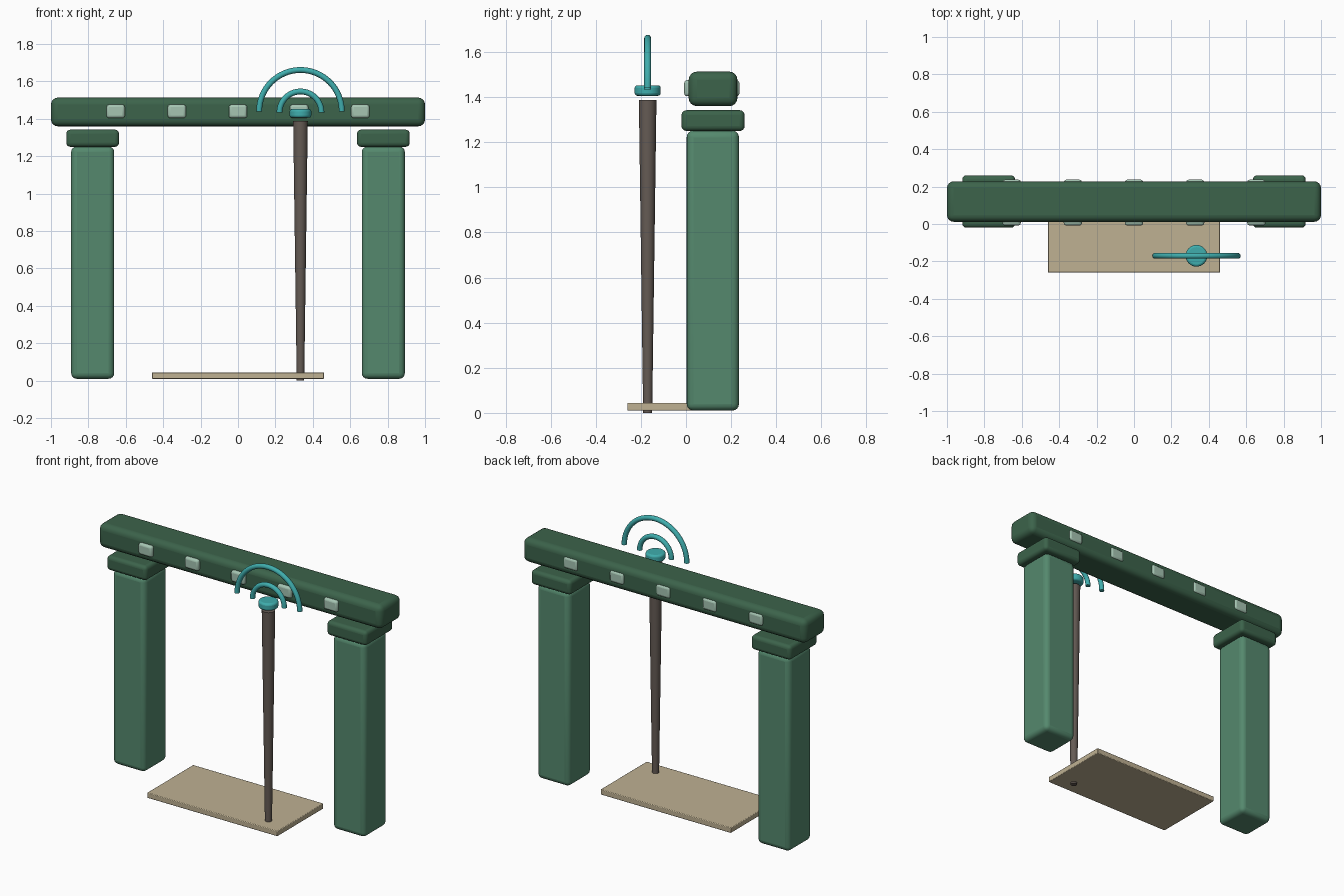
import bpy, bmesh, math

if "Cube" in bpy.data.objects:
    bpy.data.objects.remove(bpy.data.objects["Cube"])


def material(name, rgb):
    m = bpy.data.materials.new(name)
    m.diffuse_color = (*rgb, 1)
    m.use_nodes = True
    m.node_tree.nodes["Principled BSDF"].inputs["Base Color"].default_value = m.diffuse_color
    return m


DARK = material("dark_green", (0.045, 0.125, 0.07))
GREEN = material("green", (0.09, 0.25, 0.155))
PALE = material("pale_green", (0.38, 0.56, 0.45))
GREY = material("warm_grey", (0.13, 0.105, 0.09))
SAND = material("sand", (0.52, 0.44, 0.29))
TEAL = material("teal", (0.05, 0.42, 0.42))


def finish(bm, name, mat, bevel=0.0, segments=4):
    bmesh.ops.recalc_face_normals(bm, faces=bm.faces)
    me = bpy.data.meshes.new(name)
    bm.to_mesh(me)
    bm.free()
    ob = bpy.data.objects.new(name, me)
    bpy.context.collection.objects.link(ob)
    me.materials.append(mat)
    if bevel:
        mod = ob.modifiers.new("soft_edges", "BEVEL")
        mod.width, mod.segments = bevel, segments
        mod.limit_method = "ANGLE"
        mod.angle_limit = math.radians(40)
    bpy.ops.object.select_all(action="DESELECT")
    ob.select_set(True)
    bpy.context.view_layer.objects.active = ob
    bpy.ops.object.shade_smooth_by_angle(angle=math.radians(35))
    return ob


def box(name, x, y, z, mat, bevel, segments=4):
    bm = bmesh.new()
    bmesh.ops.create_cube(bm, size=1)
    for v in bm.verts:
        for i, (lo, hi) in enumerate((x, y, z)):
            v.co[i] = lo if v.co[i] < 0 else hi
    return finish(bm, name, mat, bevel, segments)


def cone(name, r0, r1, x, y, z0, z1, mat, bevel=0.0):
    bm = bmesh.new()
    bmesh.ops.create_cone(bm, cap_ends=True, segments=32, radius1=r0, radius2=r1, depth=z1 - z0)
    bmesh.ops.translate(bm, verts=bm.verts, vec=(x, y, (z0 + z1) / 2))
    return finish(bm, name, mat, bevel, 3)


def arc(name, major, minor, x, y, z, mat, steps=32, sides=12):
    # half-ring tube standing in the xz plane, with closed ends
    bm = bmesh.new()
    rings = []
    for i in range(steps + 1):
        a = math.pi * i / steps
        ring = []
        for j in range(sides):
            b = 2 * math.pi * j / sides
            r = major + minor * math.cos(b)
            ring.append(bm.verts.new((x + r * math.cos(a), y + minor * math.sin(b), z + r * math.sin(a))))
        rings.append(ring)
    for p, q in zip(rings, rings[1:]):
        for j in range(sides):
            k = (j + 1) % sides
            bm.faces.new((p[j], p[k], q[k], q[j]))
    bm.faces.new(rings[0])
    bm.faces.new(rings[-1])
    return finish(bm, name, mat)


# gateway: two pillars with caps
for side, s in (("left", -1), ("right", 1)):
    cx = 0.777 * s
    box(side + "_pillar", (cx - 0.115, cx + 0.115), (0.003, 0.235), (0.01, 1.252), GREEN, 0.03)
    box(side + "_cap", (cx - 0.141, cx + 0.141), (-0.02, 0.26), (1.25, 1.342), DARK, 0.022)

# beam resting above the caps, with studs showing on both faces
box("beam", (-1, 1), (0.012, 0.228), (1.36, 1.513), DARK, 0.036)
for i in range(5):
    cx = (i - 2) * 0.327
    box(f"stud_{i + 1}", (cx - 0.049, cx + 0.049), (-0.008, 0.237), (1.404, 1.476), PALE, 0.014, 3)

# floor plate
box("plate", (-0.46, 0.46), (-0.26, 0.205), (0.01, 0.044), SAND, 0.004, 2)

# post with sensor disc and signal arcs
PX, PY = 0.334, -0.17
cone("post", 0.02, 0.039, PX, PY, 0.0, 1.388, GREY)
cone("sensor_disc", 0.058, 0.058, PX, PY, 1.406, 1.452, TEAL, 0.012)
arc("inner_arc", 0.112, 0.0155, PX, PY, 1.434, TEAL)
arc("outer_arc", 0.221, 0.0155, PX, PY, 1.44, TEAL)
